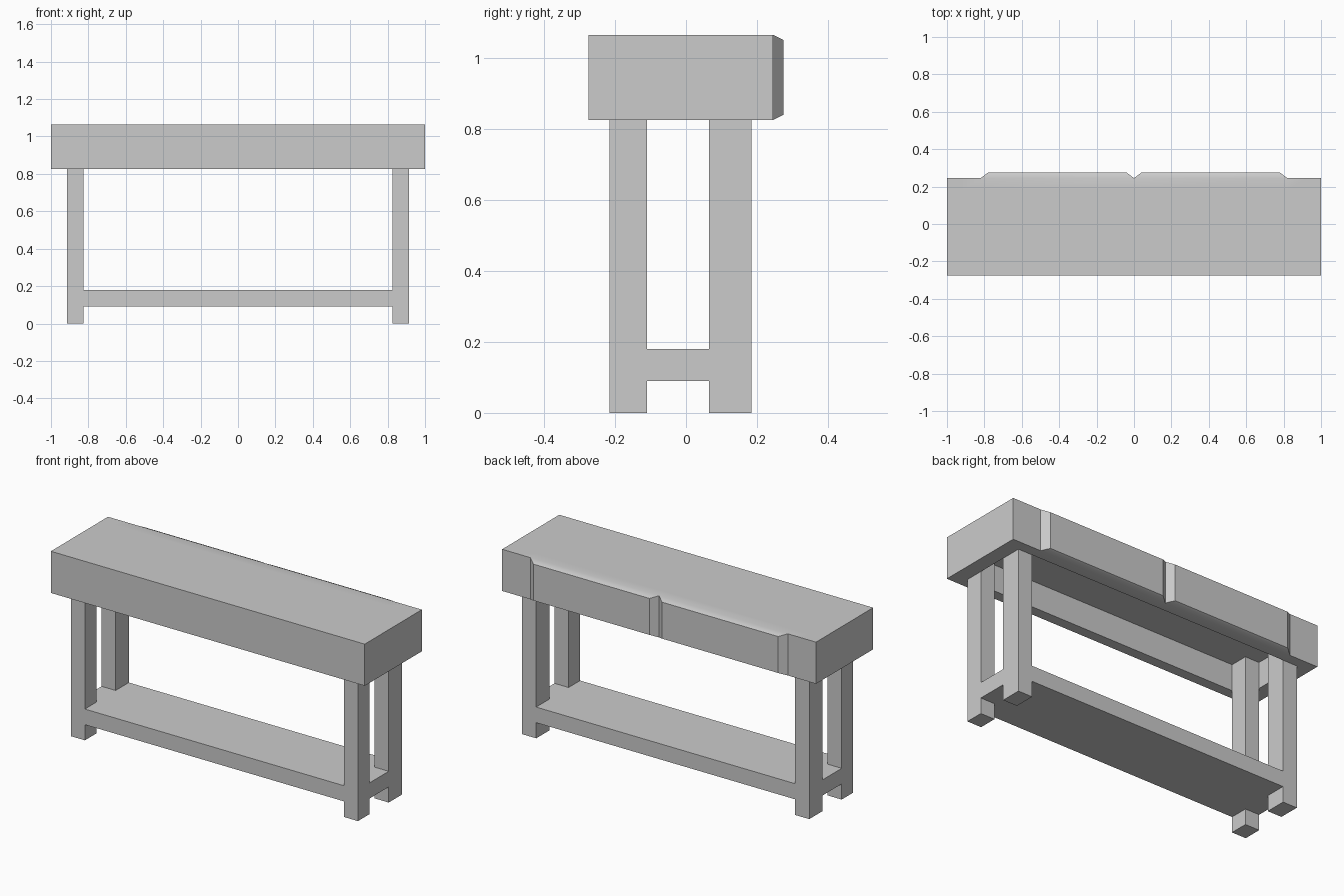
import bpy, bmesh
from mathutils import Vector, Matrix

if "Cube" in bpy.data.objects:
    bpy.data.objects.remove(bpy.data.objects["Cube"])

BOTTOM, TOP, CEILING = 0.825, 1.065, 0.975
FRONT, BACK, PANEL = -0.275, 0.245, 0.275
LEG_X = (0.825, 0.915)
LEG_Y = {"front": (-0.215, -0.11), "back": (0.065, 0.185)}


def finish(name, bm):
    bmesh.ops.recalc_face_normals(bm, faces=bm.faces)
    mesh = bpy.data.meshes.new(name)
    bm.to_mesh(mesh)
    bm.free()
    obj = bpy.data.objects.new(name, mesh)
    bpy.context.collection.objects.link(obj)
    return obj


def box_mesh(x, y, z):
    lo, hi = Vector((x[0], y[0], z[0])), Vector((x[1], y[1], z[1]))
    bm = bmesh.new()
    bmesh.ops.create_cube(bm, size=1, matrix=Matrix.Translation((lo + hi) / 2) @ Matrix.Diagonal((*(hi - lo), 1)))
    return bm


def cut(bm, axis, value):
    co, no = Vector(), Vector()
    co[axis], no[axis] = value, 1
    bmesh.ops.bisect_plane(bm, geom=bm.verts[:] + bm.edges[:] + bm.faces[:], plane_co=co, plane_no=no)


# Table body, divided where the drawer panels and the hollow begin
bm = box_mesh((-1, 1), (FRONT, BACK), (BOTTOM, TOP))
for x in (-0.915, -0.82, 0, 0.82, 0.915):
    cut(bm, 0, x)
for y in (-0.215, 0.185):
    cut(bm, 1, y)
bm.normal_update()

# Hollow underside
under = []
for f in bm.faces:
    c = f.calc_center_median()
    if f.normal.z < -0.9 and abs(c.x) < 0.915 and -0.215 < c.y < 0.185:
        under.append(f)
bmesh.ops.inset_region(bm, faces=under, thickness=0.001, use_even_offset=True)
for v in {v for f in under for v in f.verts}:
    v.co.z = CEILING

# Two drawer panels with bevelled borders
panels = [f for f in bm.faces if f.normal.y > 0.9 and f.calc_center_median().y > 0.24
          and abs(f.calc_center_median().x) < 0.82]
bmesh.ops.inset_individual(bm, faces=panels, thickness=0.01)
mid = (BOTTOM + TOP) / 2
for f in panels:
    cx = 0.41 if f.calc_center_median().x > 0 else -0.41
    for v in f.verts:
        v.co = (cx + (0.37 if v.co.x > cx else -0.37), PANEL,
                mid + (0.105 if v.co.z > mid else -0.105))
body = finish("table_body", bm)
bpy.context.view_layer.objects.active = body
body.select_set(True)
bpy.ops.object.shade_smooth_by_angle()

# Legs, reaching up into the hollow
for row, ys in LEG_Y.items():
    for side, s in (("left", -1), ("right", 1)):
        xs = sorted(s * x for x in LEG_X)
        finish(f"{row}_{side}_leg", box_mesh(xs, ys, (0, CEILING)))

# Lower shelf, notched around the legs
a, b = LEG_X
y0, y1 = LEG_Y["front"]
y2, y3 = LEG_Y["back"]
half = [(a, y0), (a, y1), (b, y1), (b, y2), (a, y2), (a, y3)]
outline = half + [(-x, y) for x, y in reversed(half)]
bm = bmesh.new()
base = bm.faces.new([bm.verts.new((x, y, 0.09)) for x, y in outline])
bm.normal_update()
new = bmesh.ops.extrude_face_region(bm, geom=[base], use_keep_orig=True)["geom"]
bmesh.ops.translate(bm, vec=(0, 0, 0.09), verts=[g for g in new if isinstance(g, bmesh.types.BMVert)])
finish("lower_shelf", bm)
